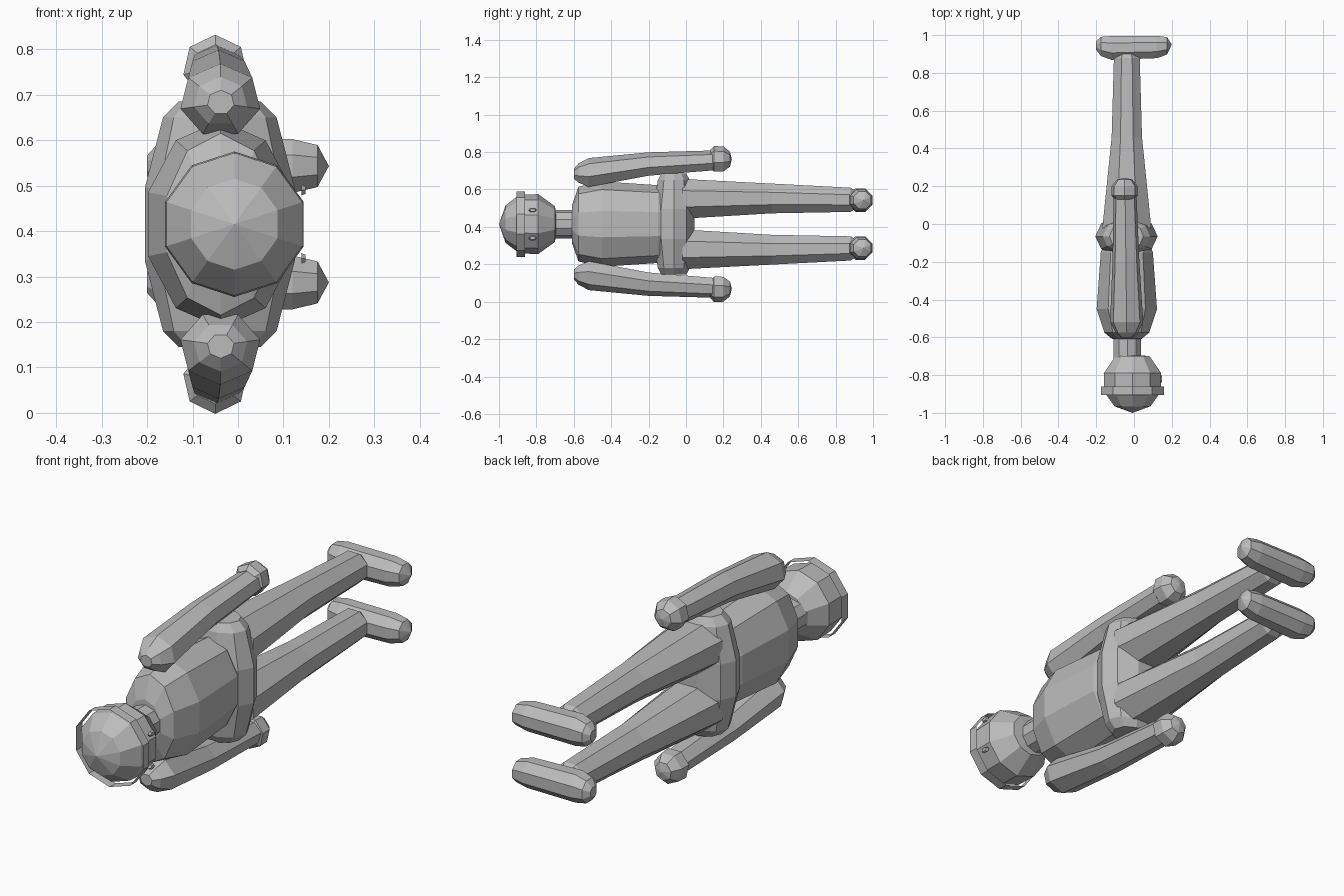
import bpy, bmesh, math
from mathutils import Vector

cube = bpy.data.objects.get("Cube")
if cube:
    bpy.data.objects.remove(cube, do_unlink=True)

MID = 0.415  # height of the body's plane of symmetry

grey = bpy.data.materials.new("plain_grey")
grey.use_nodes = True
grey.diffuse_color = (0.5, 0.5, 0.5, 1)
grey.node_tree.nodes["Principled BSDF"].inputs["Base Color"].default_value = (0.5, 0.5, 0.5, 1)


def place(axis, along, a, b):
    """Point from a distance along the axis and two cross coordinates."""
    if axis == "x":
        return Vector((along, a, b))
    if axis == "y":
        return Vector((a, along, b))
    return Vector((a, b, along))


def loft(name, axis, rings, sides, phase=0, caps=True):
    """Skin rings of (along, centre a, centre b, radius a, radius b)."""
    bm = bmesh.new()
    loops = []
    for along, ca, cb, ra, rb in rings:
        if ra == 0:
            loops.append([bm.verts.new(place(axis, along, ca, cb))])
            continue
        angles = [phase + math.tau * i / sides for i in range(sides)]
        loops.append([bm.verts.new(place(axis, along, ca + ra * math.cos(t), cb + rb * math.sin(t)))
                      for t in angles])
    for p, q in zip(loops, loops[1:]):
        for i in range(sides):
            j = (i + 1) % sides
            corners = [p[i % len(p)], p[j % len(p)], q[j % len(q)], q[i % len(q)]]
            bm.faces.new(list(dict.fromkeys(corners)))
    if caps:
        for end in (loops[0], loops[-1]):
            if len(end) > 1:
                bm.faces.new(end)
    bmesh.ops.recalc_face_normals(bm, faces=bm.faces)
    mesh = bpy.data.meshes.new(name)
    bm.to_mesh(mesh)
    bm.free()
    mesh.materials.append(grey)
    obj = bpy.data.objects.new(name, mesh)
    bpy.context.collection.objects.link(obj)
    return obj


up = math.pi / 2

# Head, open headband and neck
head = [(-1.0, 0), (-0.965, 0.1), (-0.89, 0.157), (-0.79, 0.16), (-0.7, 0.095), (-0.69, 0)]
loft("head", "y", [(y, -0.008, MID, r, r) for y, r in head], 10, up)
loft("headband", "y", [(y, -0.008, MID, 0.175, 0.175) for y in (-0.905, -0.86)], 10, up, False)
loft("neck", "y", [(y, -0.035, MID, 0.076, 0.076) for y in (-0.72, -0.57)], 10, up)

# Torso
torso = [(-0.61, 0.08, 0.1), (-0.575, 0.125, 0.2), (-0.45, 0.168, 0.228),
         (-0.15, 0.145, 0.208), (-0.05, 0.1, 0.16)]
loft("torso", "y", [(y, -0.038, MID, rx, rz) for y, rx, rz in torso], 10, up)

# Pelvis, a capsule lying across the body
pelvis = [(-0.27, 0.09, 0.07), (-0.235, 0.125, 0.09), (-0.08, 0.165, 0.115)]
pelvis += [(-z, a, b) for z, a, b in reversed(pelvis)]
loft("pelvis", "z", [(MID + z, -0.04, -0.065, a, b) for z, a, b in pelvis], 10)

for side, s in (("left", 1), ("right", -1)):
    # Leg, tapering from thigh to ankle
    leg = [(-0.02, 0.135, 0.14, 0.115), (0.46, 0.137, 0.087, 0.086),
           (0.88, 0.13, 0.074, 0.07), (0.93, 0.13, 0.035, 0.035)]
    loft(side + "_leg", "y", [(y, -0.038, MID + s * z, rx, rz) for y, z, rx, rz in leg],
         8, math.pi / 8)

    # Foot, a capsule pointing forward
    foot = [(-0.2, 0.945, 0.025), (-0.175, 0.94, 0.055), (-0.12, 0.932, 0.068),
            (0.12, 0.937, 0.064), (0.175, 0.943, 0.05), (0.2, 0.95, 0)]
    loft(side + "_foot", "x", [(x, y, MID + s * 0.128, r, r) for x, y, r in foot],
         8, math.pi / 8)

    # Arm, with its outer ridge away from the body
    arm = [(-0.6, 0.268, 0.03), (-0.575, 0.27, 0.06), (-0.52, 0.272, 0.09),
           (-0.2, 0.318, 0.073), (0.15, 0.338, 0.062)]
    loft(side + "_arm", "y", [(y, -0.038 - 0.012 * (y + 0.6), MID + s * z, r, r * 0.9)
                              for y, z, r in arm], 7, s * up)

    # Hand
    hand = [(0.13, 0.05), (0.15, 0.072), (0.2, 0.07), (0.235, 0.042), (0.245, 0)]
    loft(side + "_hand", "y", [(y, -0.05, MID + s * 0.345, r, r) for y, r in hand], 7, s * up)

    # Eye, a thin plate on the face
    eye = [(0.14, 0.022), (0.149, 0.015)]
    loft(side + "_eye", "x", [(x, -0.82, MID + s * 0.075, r, r * 0.6) for x, r in eye], 6)
